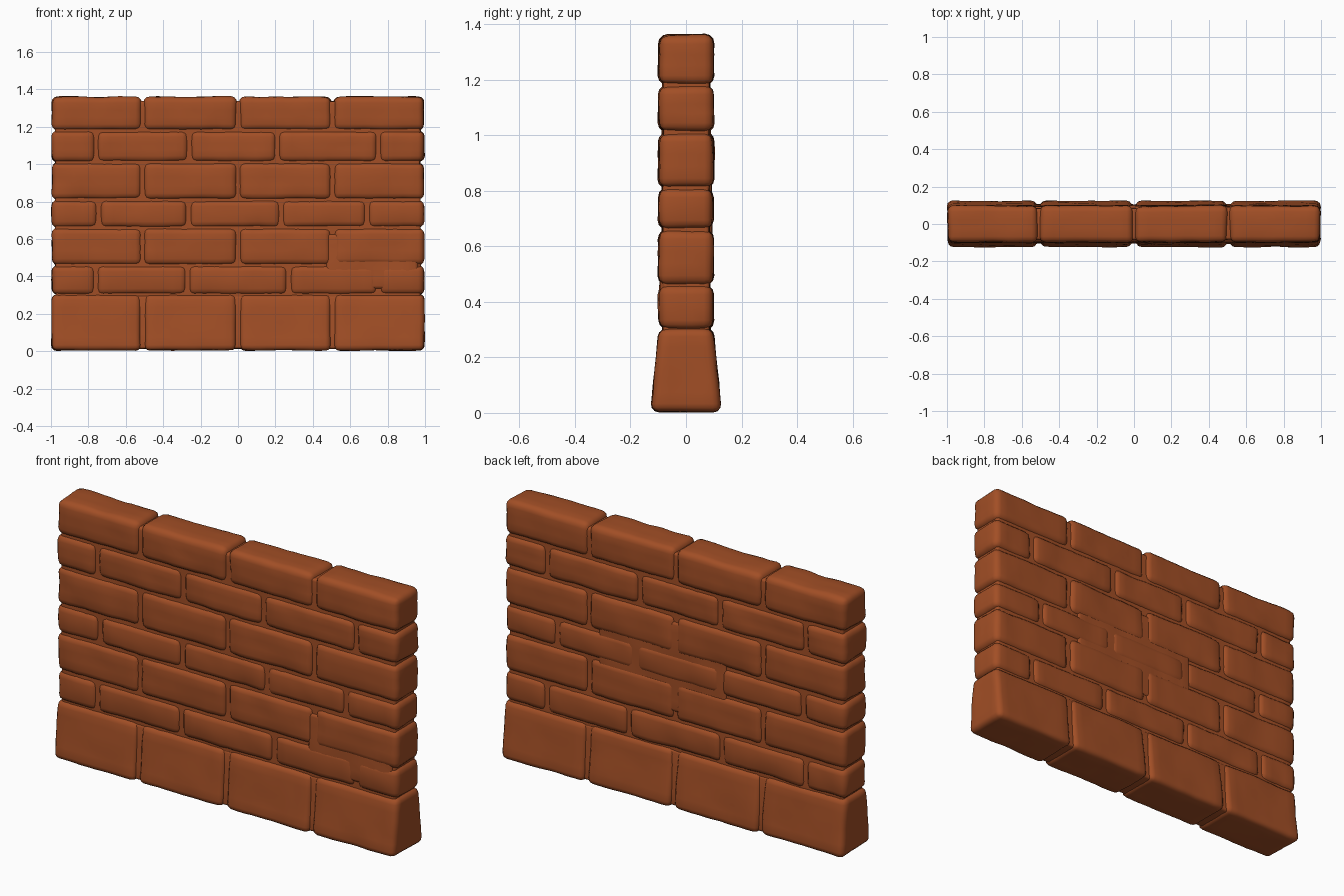
import bpy, bmesh, random
from mathutils import Vector, noise

if "Cube" in bpy.data.objects:
    bpy.data.objects.remove(bpy.data.objects["Cube"])

random.seed(4)

brick_red = bpy.data.materials.new("brick red brown")
brick_red.diffuse_color = (0.36, 0.077, 0.019, 1)
brick_red.use_nodes = True
brick_red.node_tree.nodes["Principled BSDF"].inputs["Base Color"].default_value = brick_red.diffuse_color


def block(name, x0, x1, z0, z1, half_y, radius, rough, step=0.04, taper=None, y=0.0):
    """Rounded, slightly eroded box; taper = half depth at its top."""
    bm = bmesh.new()
    bmesh.ops.create_cube(bm, size=1)
    for v in bm.verts:
        hy = taper if taper and v.co.z > 0 else half_y
        v.co = Vector(((x0 + x1) / 2 + v.co.x * (x1 - x0),
                       y + v.co.y * 2 * hy,
                       (z0 + z1) / 2 + v.co.z * (z1 - z0)))
    bmesh.ops.bevel(bm, geom=bm.edges[:], offset=radius, segments=3,
                    profile=0.5, affect='EDGES', clamp_overlap=True)
    # slice into a grid so the faces can be weathered
    for axis, a, b in ((0, x0, x1), (1, y - half_y, y + half_y), (2, z0, z1)):
        n = max(1, round((b - a - 2 * radius) / step))
        for i in range(1, n):
            p, d = Vector(), Vector()
            d[axis] = 1
            p[axis] = a + radius + (b - a - 2 * radius) * i / n
            bmesh.ops.bisect_plane(bm, geom=bm.verts[:] + bm.edges[:] + bm.faces[:],
                                   plane_co=p, plane_no=d)
    bm.normal_update()
    moves = []
    for v in bm.verts:
        q = v.co
        n = noise.noise(q * 6) + 0.6 * noise.noise(q * 15 + Vector((3, 7, 1)))
        moves.append(v.normal * rough * (n - 0.3))
    for v, m in zip(bm.verts, moves):
        v.co += m
    for f in bm.faces:
        f.smooth = True
    me = bpy.data.meshes.new(name)
    bm.to_mesh(me)
    bm.free()
    me.materials.append(brick_red)
    ob = bpy.data.objects.new(name, me)
    bpy.context.collection.objects.link(ob)
    return ob


# courses: bottom, top, vertical joints
EVEN = (-0.51, 0.0, 0.505)
courses = [
    (0.30, 0.46, (-0.76, -0.27, 0.27, 0.75)),
    (0.46, 0.66, EVEN),
    (0.66, 0.81, (-0.745, -0.265, 0.23, 0.69)),
    (0.81, 1.01, EVEN),
    (1.01, 1.18, (-0.76, -0.26, 0.21, 0.75)),
    (1.18, 1.362, EVEN),
]

# wide tapered foundation stones
edges = (-0.998,) + EVEN + (0.998,)
for i, (a, b) in enumerate(zip(edges, edges[1:])):
    block(f"foundation_stone_{i + 1}", a + (0.008 if i else 0), b - (0.008 if i < 3 else 0),
          0.003, 0.305, 0.128, 0.03, 0.004, taper=0.098)

# brick courses with staggered joints
for r, (z0, z1, joints) in enumerate(courses):
    edges = (-0.997,) + joints + (0.997,)
    for i, (a, b) in enumerate(zip(edges, edges[1:])):
        j0 = 0.004 if i else 0
        j1 = 0.004 if i < len(joints) else 0
        block(f"brick_{r + 1}_{i + 1}", a + j0, b - j1, z0, z1,
              0.099 + random.uniform(-0.001, 0.002), 0.034, 0.006)

# mortar filling behind the joints
block("mortar_core", -0.978, 0.978, 0.25, 1.338, 0.086, 0.015, 0.006, step=0.05)
block("foundation_mortar", -0.975, 0.975, 0.012, 0.3, 0.108, 0.015, 0.003,
      step=0.06, taper=0.088)

# worn areas where the joints are nearly filled
block("worn_patch_front", 0.47, 0.965, 0.33, 0.63, 0.03, 0.02, 0.006, y=-0.066)
block("worn_patch_back", -0.3, 0.45, 0.5, 0.98, 0.03, 0.02, 0.006, y=0.064)
